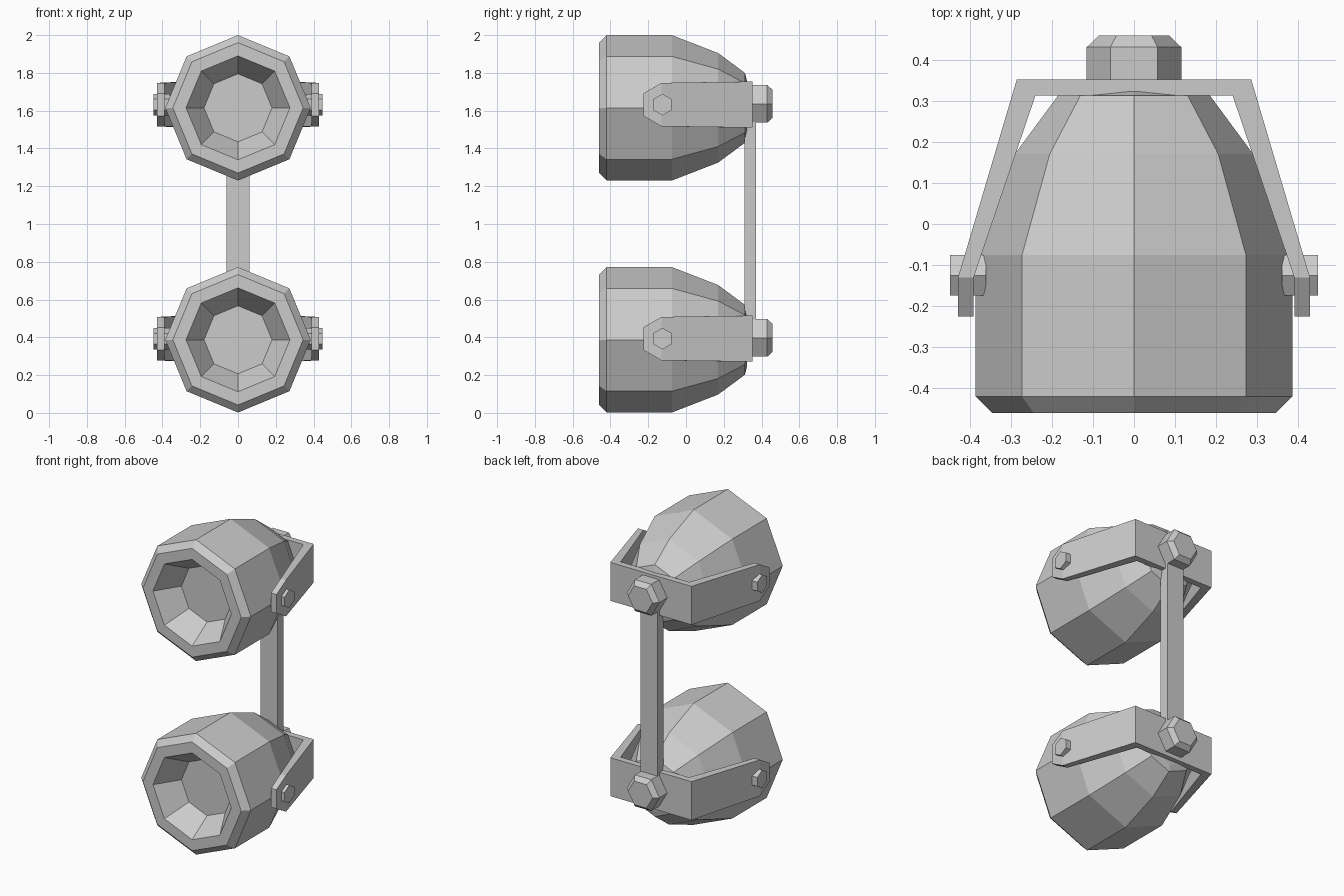
import bpy, bmesh
from math import cos, sin, pi

cube = bpy.data.objects.get("Cube")
if cube:
    bpy.data.objects.remove(cube, do_unlink=True)

grey = bpy.data.materials.new("plain_grey")
grey.use_nodes = True
grey.diffuse_color = (0.6, 0.6, 0.6, 1)
grey.node_tree.nodes["Principled BSDF"].inputs["Base Color"].default_value = (0.6, 0.6, 0.6, 1)


def finish(bm, name):
    bmesh.ops.recalc_face_normals(bm, faces=bm.faces)
    mesh = bpy.data.meshes.new(name)
    bm.to_mesh(mesh)
    bm.free()
    mesh.materials.append(grey)
    obj = bpy.data.objects.new(name, mesh)
    bpy.context.collection.objects.link(obj)
    return obj


def skin(name, rings):
    """Join successive closed rings of points and cap both ends."""
    bm = bmesh.new()
    loops = [[bm.verts.new(p) for p in ring] for ring in rings]
    n = len(loops[0])
    for a, b in zip(loops, loops[1:]):
        for i in range(n):
            j = (i + 1) % n
            bm.faces.new((a[i], a[j], b[j], b[i]))
    bm.faces.new(loops[0])
    bm.faces.new(loops[-1])
    return finish(bm, name)


def turned(name, profile, sides, centre, axis="Y"):
    """Polygonal turning; profile holds (distance along axis, radius)."""
    cx, cy, cz = centre
    rings = []
    for d, r in profile:
        ring = []
        for i in range(sides):
            a = 2 * pi * i / sides
            c, s = r * cos(a), r * sin(a)
            ring.append((cx + c, cy + d, cz + s) if axis == "Y" else (cx + d, cy + s, cz + c))
        rings.append(ring)
    return skin(name, rings)


# Recess floor, recess wall, bevelled rim, barrel and tapering back
LAMP = [(-0.31, 0.18), (-0.46, 0.275), (-0.46, 0.345), (-0.42, 0.385),
        (-0.075, 0.385), (0.17, 0.29), (0.312, 0.185), (0.322, 0.145)]
KNOB = [(0.345, 0.115), (0.43, 0.115), (0.458, 0.086)]

# Half of the yoke: outer x, outer y, inner x, inner y, half height
YOKE = [(0.285, 0.352, 0.24, 0.312, 0.122),
        (0.428, -0.13, 0.39, -0.13, 0.115),
        (0.428, -0.225, 0.39, -0.225, 0.06)]


def yoke(name, z):
    stations = [(-1, s) for s in reversed(YOKE)] + [(1, s) for s in YOKE]
    rings = [[(m * ox, oy, z - h), (m * ox, oy, z + h), (m * ix, iy, z + h), (m * ix, iy, z - h)]
             for m, (ox, oy, ix, iy, h) in stations]
    return skin(name, rings)


for level, lamp_z, mount_z in (("upper", 1.615, 1.632), ("lower", 0.387, 0.393)):
    turned(level + "_lamp_housing", LAMP, 8, (0, 0, lamp_z))
    yoke(level + "_yoke_bracket", mount_z)
    turned(level + "_back_knob", KNOB, 6, (0, 0, mount_z + 0.004))
    for side, m in (("left", 1), ("right", -1)):
        turned(f"{level}_{side}_pivot_bolt", [(m * 0.36, 0.057), (m * 0.448, 0.057)],
               6, (0, -0.125, mount_z), "X")

# Upright bar joining the two brackets
skin("upright_bar", [[(-0.06, 0.31, z), (0.06, 0.31, z), (0.06, 0.37, z), (-0.06, 0.37, z)]
                     for z in (0.393, 1.632)])
